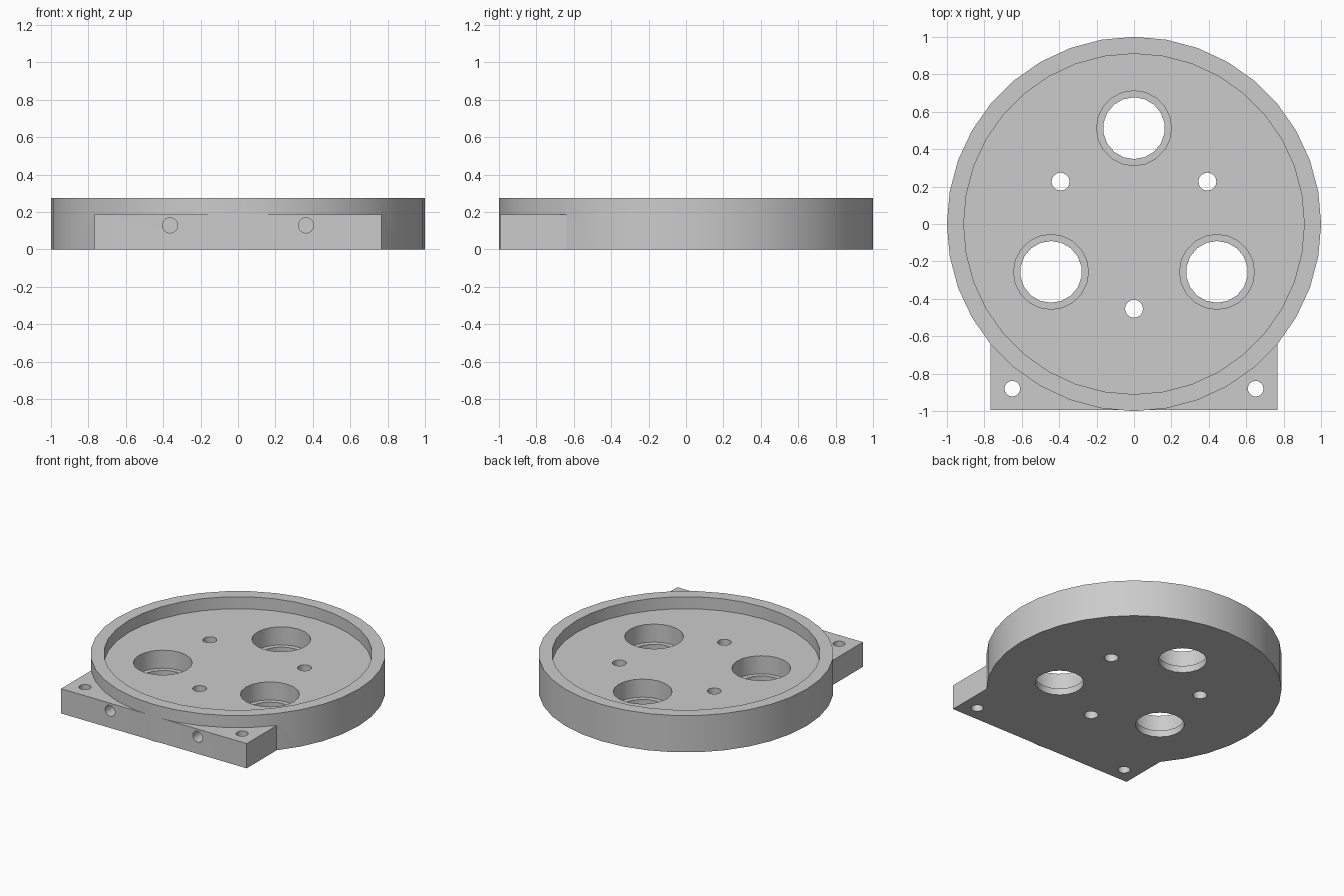
import bpy
from math import radians, sin, cos

if "Cube" in bpy.data.objects:
    bpy.data.objects.remove(bpy.data.objects["Cube"], do_unlink=True)

HEIGHT, FLOOR, LEDGE = 0.275, 0.185, 0.05
FRONT, HALF_WIDTH = -0.994, 0.768

grey = bpy.data.materials.new("plain grey")
grey.use_nodes = True
grey.diffuse_color = (0.6, 0.6, 0.6, 1)
grey.node_tree.nodes["Principled BSDF"].inputs["Base Color"].default_value = (0.6, 0.6, 0.6, 1)


def cylinder(name, x, y, radius, bottom, top, sides):
    """Upright cylinder between two heights."""
    bpy.ops.mesh.primitive_cylinder_add(vertices=sides, radius=radius, depth=top - bottom,
                                        location=(x, y, (top + bottom) / 2))
    obj = bpy.context.object
    obj.name = name
    return obj


def combine(target, other, operation):
    """Apply a boolean and discard the helper."""
    other.hide_render = True
    mod = target.modifiers.new(other.name, 'BOOLEAN')
    mod.operation = operation
    mod.solver = 'EXACT'
    mod.object = other
    bpy.context.view_layer.objects.active = target
    bpy.ops.object.modifier_apply(modifier=mod.name)
    bpy.data.objects.remove(other, do_unlink=True)


def drill(name, x, y, radius, bottom=-0.1, sides=16):
    combine(plate, cylinder(name, x, y, radius, bottom, 0.4, sides), 'DIFFERENCE')


# Round body
plate = cylinder("mounting_plate", 0, 0, 1, 0, HEIGHT, 36)

# Square mounting foot along the front
back = -0.3
bpy.ops.mesh.primitive_cube_add(size=1, location=(0, (FRONT + back) / 2, FLOOR / 2))
foot = bpy.context.object
foot.name = "mounting_foot"
foot.scale = (2 * HALF_WIDTH, back - FRONT, FLOOR)
combine(plate, foot, 'UNION')

# Shallow round recess inside the rim
drill("recess", 0, 0, 0.91, FLOOR, 36)

# Three stepped holes and three small holes, alternating around the centre
for angle in (90, 210, 330):
    a = radians(angle)
    x, y = 0.512 * cos(a), 0.512 * sin(a)
    drill("counterbore", x, y, 0.2, LEDGE, 20)
    drill("through_hole", x, y, 0.165, sides=18)
    drill("small_hole", -0.453 * cos(a), -0.453 * sin(a), 0.048)

# Screw holes in the foot: vertical at the corners, blind in the front face
for side in (-1, 1):
    drill("corner_hole", side * 0.65, -0.88, 0.042)
    hole = cylinder("front_hole", 0, 0, 0.041, -0.25, 0.25, 16)
    hole.location = (side * 0.363, FRONT, 0.128)
    hole.rotation_euler.x = radians(90)
    combine(plate, hole, 'DIFFERENCE')

# Finish
plate.data.materials.clear()
plate.data.materials.append(grey)
for face in plate.data.polygons:
    face.material_index = 0
bpy.ops.object.select_all(action='DESELECT')
plate.select_set(True)
bpy.context.view_layer.objects.active = plate
bpy.ops.object.shade_smooth_by_angle(angle=radians(30))
